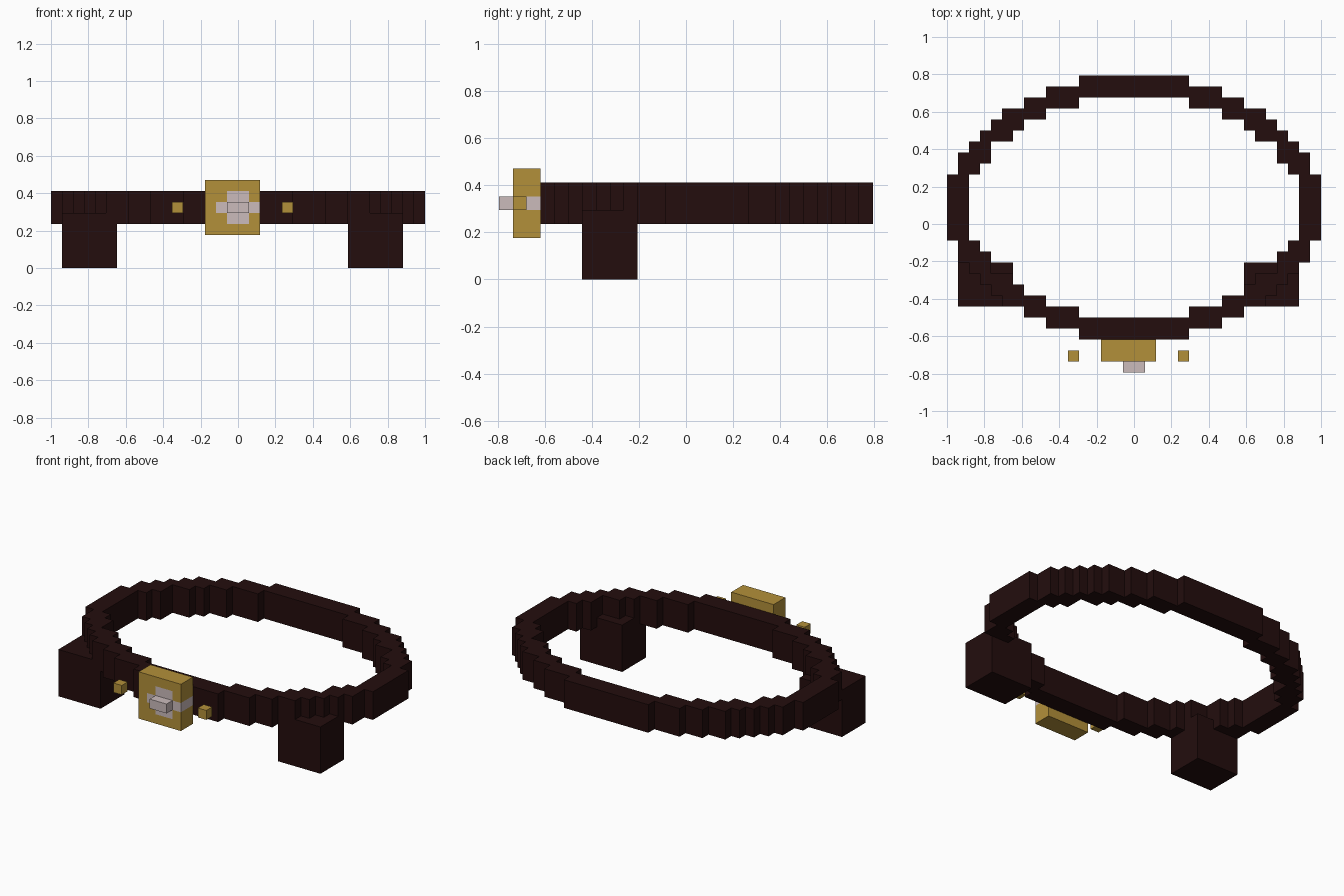
import bpy, bmesh, math

if "Cube" in bpy.data.objects:
    bpy.data.objects.remove(bpy.data.objects["Cube"])

U = 1 / 17           # one block of the grid
Y0 = -13.5 * U       # y of grid row 0


def material(name, rgb):
    m = bpy.data.materials.new(name)
    m.diffuse_color = (*rgb, 1)
    m.use_nodes = True
    m.node_tree.nodes["Principled BSDF"].inputs["Base Color"].default_value = m.diffuse_color
    return m


LEATHER = material("dark leather", (0.017, 0.004, 0.004))
GOLD = material("gold", (0.45, 0.28, 0.042))
SILVER = material("silver", (0.60, 0.50, 0.50))


def finish(bm, name, *mats):
    # grid units to model units
    for v in bm.verts:
        v.co = (v.co.x * U, v.co.y * U + Y0, v.co.z * U)
    bmesh.ops.recalc_face_normals(bm, faces=bm.faces)
    me = bpy.data.meshes.new(name)
    bm.to_mesh(me)
    bm.free()
    for m in mats:
        me.materials.append(m)
    ob = bpy.data.objects.new(name, me)
    bpy.context.collection.objects.link(ob)
    return ob


def box_mesh(lo, hi):
    bm = bmesh.new()
    bmesh.ops.create_cube(bm, size=1)
    for v in bm.verts:
        v.co = [l + (c + 0.5) * (h - l) for c, l, h in zip(v.co, lo, hi)]
    return bm


def box(name, lo, hi, mat):
    return finish(box_mesh(lo, hi), name, mat)


# belt: stepped elliptical ring, cells between two ellipses, pulled up
bm = bmesh.new()
for i in range(-17, 17):
    for j in range(3, 27):
        x, y = i + 0.5, j + 0.5 - 15
        inside_outer = (x / 17) ** 2 + (y / 12) ** 2 < 1.002
        inside_hole = (x / 15) ** 2 + (y / 10) ** 2 < 1
        if inside_outer and not inside_hole:
            bm.faces.new([bm.verts.new((i + a, j + b, 4))
                          for a, b in ((0, 0), (1, 0), (1, 1), (0, 1))])
bmesh.ops.remove_doubles(bm, verts=bm.verts, dist=0.01)
top = bmesh.ops.extrude_face_region(bm, geom=bm.faces[:], use_keep_orig=True)
bmesh.ops.translate(bm, vec=(0, 0, 3),
                    verts=[g for g in top["geom"] if isinstance(g, bmesh.types.BMVert)])
finish(bm, "belt", LEATHER)

# pouches hanging under the belt
box("left_pouch", (-16, 6, 0), (-11, 10, 5), LEATHER)
box("right_pouch", (10, 6, 0), (15, 10, 5), LEATHER)

# buckle with a silver cross inlay that wraps round its right side
bm = box_mesh((-3, 1, 3), (2, 3, 8))
cuts = [((x, 0, 0), (1, 0, 0)) for x in (-2, -1, 1)]
cuts += [((0, 0, z), (0, 0, 1)) for z in (4, 5, 6, 7)]
for co, no in cuts:
    bmesh.ops.bisect_plane(bm, geom=bm.verts[:] + bm.edges[:] + bm.faces[:],
                           plane_co=co, plane_no=no)
bm.normal_update()
for f in bm.faces:
    c, n = f.calc_center_median(), f.normal
    bar = 5 < c.z < 6 and c.x > -2
    column = abs(c.x) < 1 and 4 < c.z < 7
    if (n.y < -0.5 and (bar or column)) or (n.x > 0.5 and bar):
        f.material_index = 1
finish(bm, "buckle", GOLD, SILVER)

# buckle pin and studs
box("buckle_pin", (-1, 0, 5), (1, 1, 6), SILVER)
box("left_stud", (-6, 1, 5), (-5, 2, 6), GOLD)
box("right_stud", (4, 1, 5), (5, 2, 6), GOLD)
